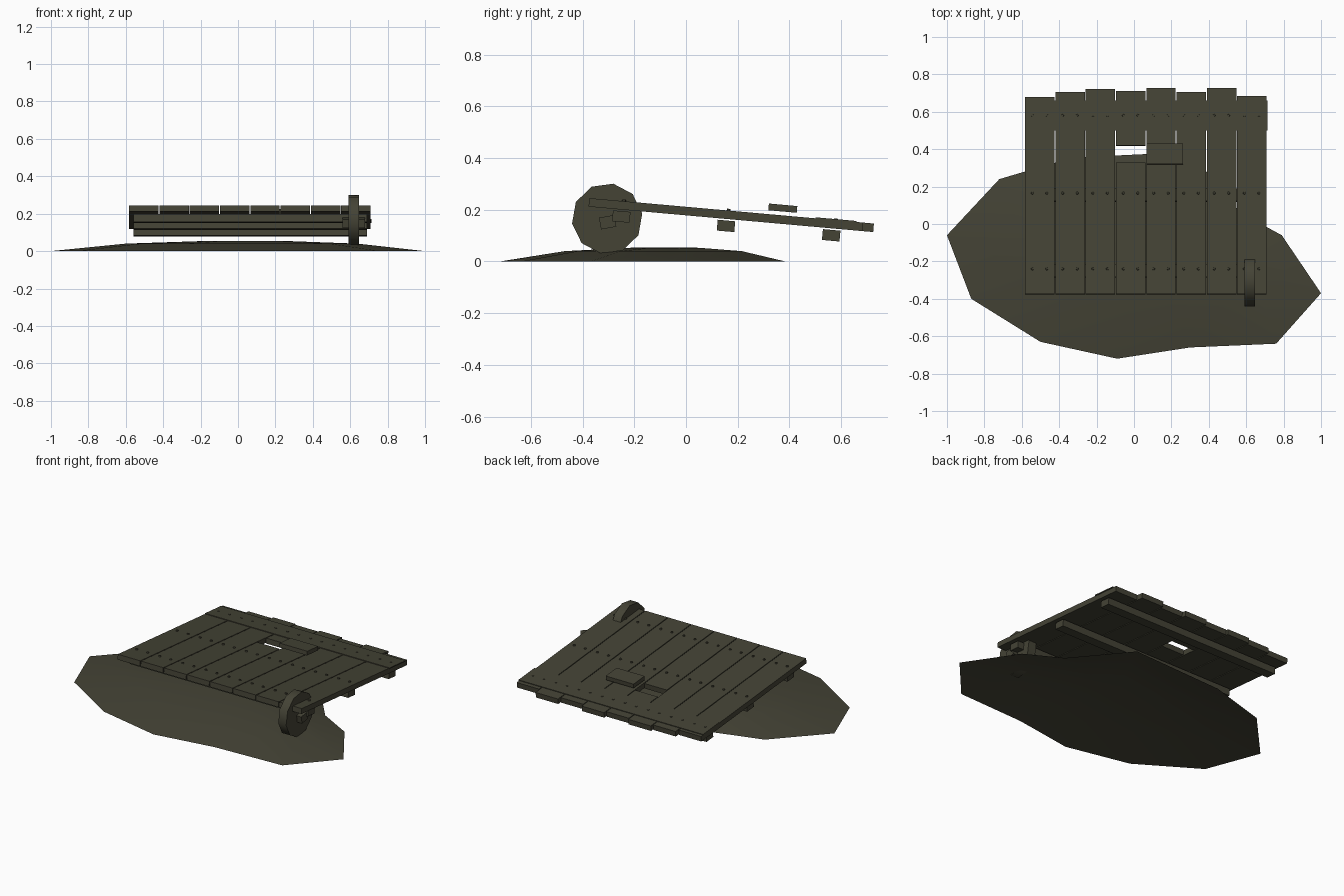
import bpy, bmesh, math
from mathutils import Matrix, Vector

if "Cube" in bpy.data.objects:
    bpy.data.objects.remove(bpy.data.objects["Cube"])

mat = bpy.data.materials.new("dark olive wood")
mat.diffuse_color = (0.058, 0.056, 0.036, 1)
mat.use_nodes = True
mat.node_tree.nodes["Principled BSDF"].inputs["Base Color"].default_value = mat.diffuse_color

TILT = math.radians(5.1)
Y0, Z0 = -0.374, 0.245
# Tilted frame of the platform: local z = 0 is the plank tops, local y runs to the back
DECK = Matrix.Translation((0, Y0, Z0)) @ Matrix.Rotation(-TILT, 4, 'X')


def finish(name, bm, smooth=None):
    bmesh.ops.recalc_face_normals(bm, faces=bm.faces)
    me = bpy.data.meshes.new(name)
    bm.to_mesh(me)
    bm.free()
    me.materials.append(mat)
    ob = bpy.data.objects.new(name, me)
    bpy.context.collection.objects.link(ob)
    if smooth:
        bpy.ops.object.select_all(action='DESELECT')
        ob.select_set(True)
        bpy.context.view_layer.objects.active = ob
        bpy.ops.object.shade_smooth_by_angle(angle=math.radians(smooth))
    return ob


def add_box(bm, x0, x1, y0, y1, z0, z1, m=Matrix()):
    c = Matrix.Translation(((x0 + x1) / 2, (y0 + y1) / 2, (z0 + z1) / 2))
    s = Matrix.Diagonal((x1 - x0, y1 - y0, z1 - z0, 1))
    bmesh.ops.create_cube(bm, size=1, matrix=m @ c @ s)


def along(y):
    """World y to distance along the tilted deck."""
    return (y - Y0) / math.cos(TILT)


# Earth mound: open low dome made of rings shrinking to a peak
outline = [(1, -.37), (.79, -.06), (.57, .06), (.30, .385), (-.33, .355), (-.72, .24),
           (-1, -.06), (-.87, -.40), (-.5, -.63), (-.09, -.72), (.30, -.66), (.76, -.64)]
cx, cy = 0.05, -0.06
bm = bmesh.new()
rings = []
for s, z in ((1, 0), (.62, .04), (.25, .053)):
    rings.append([bm.verts.new((cx + (x - cx) * s, cy + (y - cy) * s, z)) for x, y in outline])
peak = bm.verts.new((cx, cy, .055))
n = len(outline)
for i in range(n):
    j = (i + 1) % n
    for a, b in zip(rings, rings[1:]):
        bm.faces.new((a[i], a[j], b[j], b[i]))
    bm.faces.new((rings[-1][i], rings[-1][j], peak))
for f in bm.faces:
    f.normal_update()
mound = finish("earth_mound", bm, 40)
if mound.data.polygons[0].normal.z < 0:
    mound.data.flip_normals()

# Planks with uneven back ends; the fourth has a peep slot cut out
PITCH, WIDTH, THICK, X0 = 0.162, 0.155, 0.033, -0.582
ends = [.68, .705, .722, .71, .727, .705, .727, .685]
bm = bmesh.new()
for i, e in enumerate(ends):
    x = X0 + i * PITCH
    spans = [(Y0, .33), (.42, e)] if i == 3 else [(Y0, e)]
    for a, b in spans:
        add_box(bm, x, x + WIDTH + .002, along(a), along(b), -THICK, 0, DECK)
finish("planks", bm)

# Cross strap on top near the back end
bm = bmesh.new()
add_box(bm, X0, .714, along(.5), along(.66), -.002, .004, DECK)
finish("top_strap", bm)

# Battens under the planks
bm = bmesh.new()
for y in (-.245, .16, .567):
    add_box(bm, -.56, .69, along(y) - .034, along(y) + .034, -.081, -.039, DECK)
finish("battens", bm)

# Sliding cover beside the slot
bm = bmesh.new()
add_box(bm, .067, .262, along(.317), along(.427), .015, .041, DECK)
finish("slot_cover", bm)

# Nail heads, two per plank over each batten
bm = bmesh.new()
for y in (-.24, .165, .58):
    for i in range(len(ends)):
        for f in (.25, .75):
            p = Matrix.Translation((X0 + i * PITCH + WIDTH * f, along(y), .003))
            bmesh.ops.create_cone(bm, cap_ends=True, segments=6, radius1=.008,
                                  radius2=.006, depth=.008, matrix=DECK @ p)
finish("nail_heads", bm)

# Ten-sided wheel through the corner of the deck
bm = bmesh.new()
m = Matrix.Translation((.619, -.305, .166)) @ Matrix.Rotation(math.radians(90), 4, 'Y')
m = m @ Matrix.Rotation(math.radians(8), 4, 'Z')
bmesh.ops.create_cone(bm, cap_ends=True, segments=10, radius1=.137, radius2=.137,
                      depth=.055, matrix=m)
finish("wheel", bm, 40)

# Axle peg
bm = bmesh.new()
m = Matrix.Translation((.63, -.303, .152)) @ Matrix.Rotation(math.radians(10), 4, 'X')
add_box(bm, -.07, .05, -.03, .03, -.023, .023, m)
finish("axle_peg", bm)
